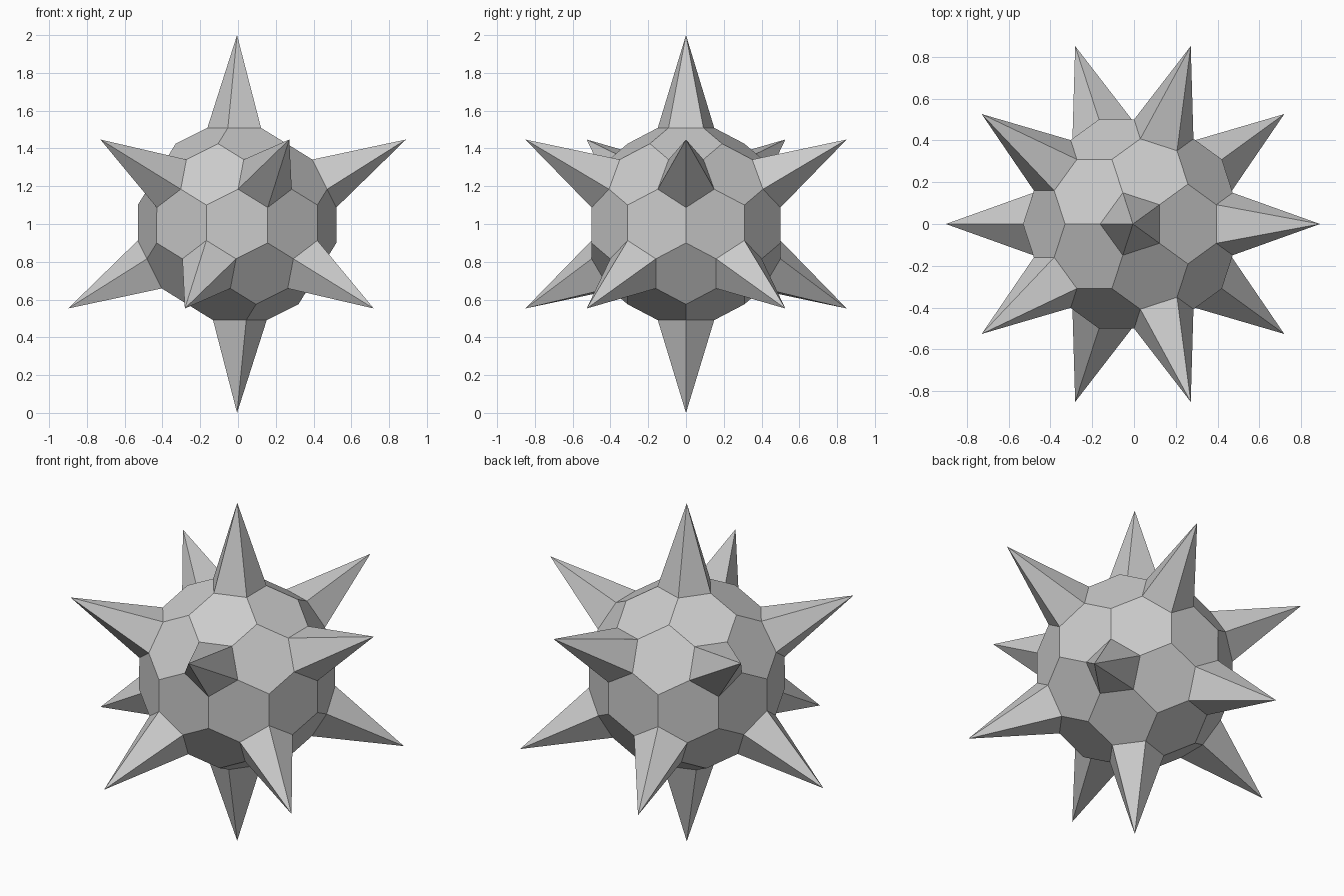
import bpy, bmesh
from math import sin, cos, pi, sqrt
from itertools import combinations
from mathutils import Vector

if "Cube" in bpy.data.objects:
    bpy.data.objects.remove(bpy.data.objects["Cube"])

CENTRE = Vector((-0.005, 0, 1))
HEX_DIST = 0.5        # distance of the hexagon faces from the centre
PENT_DIST = 0.509     # distance of the spike bases from the centre
PENT_R = 0.157        # circumradius of the spike bases
CORNER_R = HEX_DIST / 0.9342
TIP_R = 1.0

# Twelve spike directions: top, bottom and two staggered rings of five
h, r = 1 / sqrt(5), 2 / sqrt(5)
axes = [Vector((0, 0, 1)), Vector((0, 0, -1))]
for i in range(5):
    a = 2 * pi * i / 5
    axes.append(Vector((r * cos(a), r * sin(a), h)))
    axes.append(Vector((-r * cos(a), -r * sin(a), -h)))


def near(i, j):
    return i != j and axes[i].dot(axes[j]) > 0.3


bm = bmesh.new()
cache = {}


def vert(key, co):
    if key not in cache:
        cache[key] = bm.verts.new(co + CENTRE)
    return cache[key]


def base_corner(u, v, w):
    """Corner of the pentagon around axis u, between neighbours v and w."""
    n = axes[u]
    d = axes[v] + axes[w]
    d = (d - n * d.dot(n)).normalized()
    return vert((u, frozenset((v, w))), n * PENT_DIST + d * PENT_R)


def hub(u, v, w):
    """Point where three hexagons meet."""
    d = (axes[u] + axes[v] + axes[w]).normalized()
    return vert(frozenset((u, v, w)), d * CORNER_R)


# One hexagon of the ball between each two neighbouring spikes,
# plus the spike side that borders it at each end
for u, v in combinations(range(12), 2):
    if not near(u, v):
        continue
    a, b = [k for k in range(12) if near(u, k) and near(v, k)]
    ua, ub = base_corner(u, v, a), base_corner(u, v, b)
    va, vb = base_corner(v, u, a), base_corner(v, u, b)
    bm.faces.new((ua, hub(u, v, a), va, vb, hub(u, v, b), ub))
    bm.faces.new((vert(u, axes[u] * TIP_R), ua, ub))
    bm.faces.new((vert(v, axes[v] * TIP_R), va, vb))

bmesh.ops.recalc_face_normals(bm, faces=bm.faces)
mesh = bpy.data.meshes.new("spiked_ball")
bm.to_mesh(mesh)
bm.free()
bpy.context.collection.objects.link(bpy.data.objects.new("spiked_ball", mesh))
